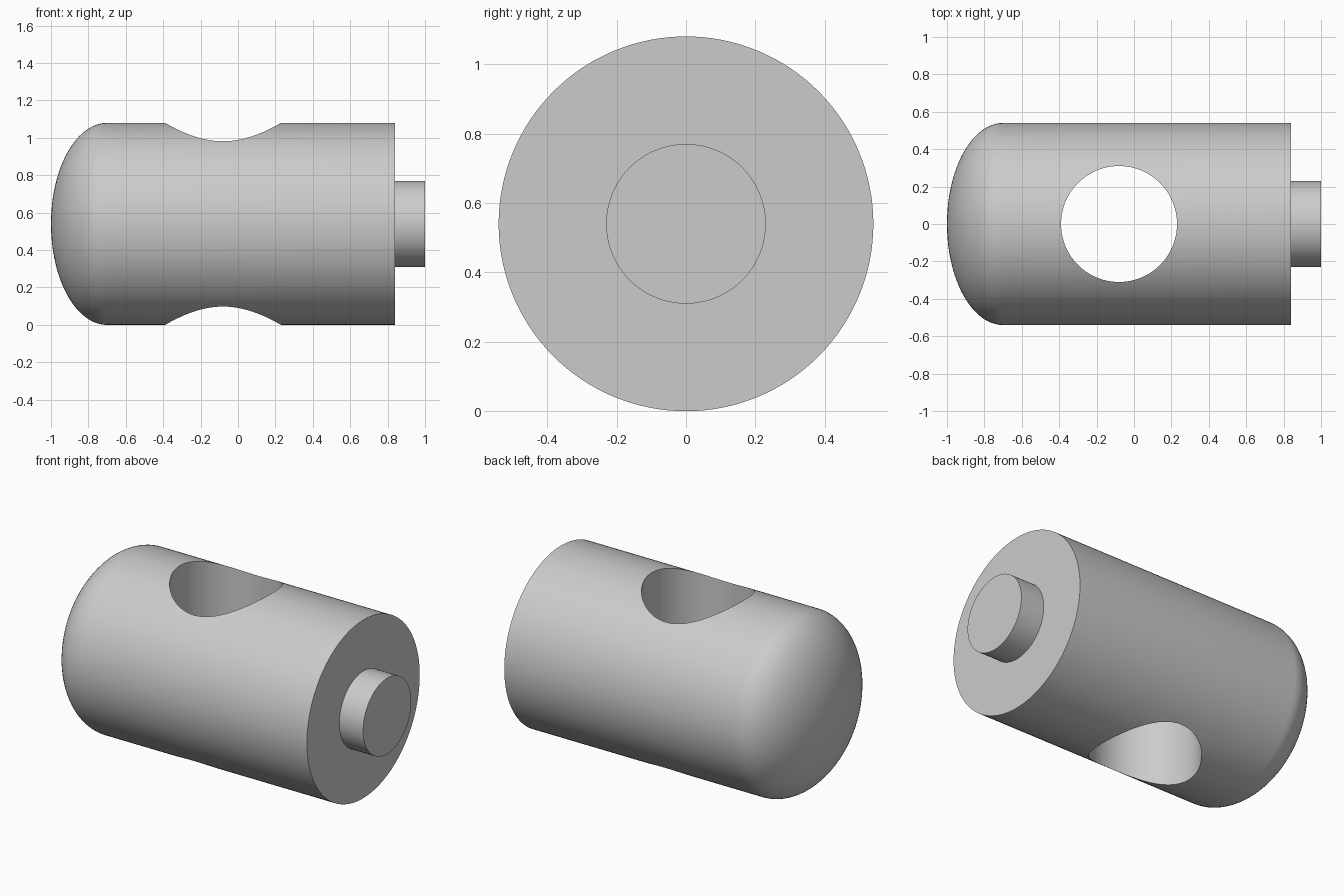
import bpy, bmesh
from math import sin, cos, pi
from mathutils import Matrix, Vector

cube = bpy.data.objects.get("Cube")
if cube:
    bpy.data.objects.remove(cube, do_unlink=True)

RADIUS = 0.54
DOME_X, DOME_DEPTH = -0.7, 0.3
SHOULDER_X, PEG_RADIUS, PEG_X = 0.84, 0.23, 1.0
HOLE_X, HOLE_RADIUS = -0.08, 0.31
SEGMENTS, DOME_STEPS = 128, 24

grey = bpy.data.materials.new("plain grey")
grey.use_nodes = True
grey.diffuse_color = (0.6, 0.6, 0.6, 1)
grey.node_tree.nodes["Principled BSDF"].inputs["Base Color"].default_value = grey.diffuse_color


def add_object(name, bm):
    mesh = bpy.data.meshes.new(name)
    bmesh.ops.recalc_face_normals(bm, faces=bm.faces)
    bm.to_mesh(mesh)
    bm.free()
    mesh.materials.append(grey)
    obj = bpy.data.objects.new(name, mesh)
    bpy.context.collection.objects.link(obj)
    return obj


# Turned profile: rounded end, straight barrel, shoulder and peg
quarter = [i / DOME_STEPS * pi / 2 for i in range(DOME_STEPS + 1)]
profile = [(DOME_X - DOME_DEPTH * cos(a), RADIUS * sin(a)) for a in quarter]
profile += [(SHOULDER_X, RADIUS), (SHOULDER_X, PEG_RADIUS),
            (PEG_X, PEG_RADIUS), (PEG_X, 0)]

bm = bmesh.new()
verts = [bm.verts.new((x, 0, RADIUS + r)) for x, r in profile]
edges = [bm.edges.new(pair) for pair in zip(verts, verts[1:])]
bmesh.ops.spin(bm, geom=verts + edges, cent=(0, 0, RADIUS), axis=(1, 0, 0),
               angle=2 * pi, steps=SEGMENTS)
bmesh.ops.remove_doubles(bm, verts=bm.verts, dist=0.0001)
body = add_object("turned_body", bm)

# Vertical through hole
bm = bmesh.new()
bmesh.ops.create_cone(bm, cap_ends=True, segments=SEGMENTS, radius1=HOLE_RADIUS,
                      radius2=HOLE_RADIUS, depth=4 * RADIUS,
                      matrix=Matrix.Translation(Vector((HOLE_X, 0, RADIUS))))
cutter = add_object("hole_cutter", bm)
cutter.hide_render = True

hole = body.modifiers.new("through_hole", 'BOOLEAN')
hole.operation = 'DIFFERENCE'
hole.solver = 'EXACT'
hole.object = cutter

bpy.ops.object.select_all(action='DESELECT')
body.select_set(True)
bpy.context.view_layer.objects.active = body
bpy.ops.object.modifier_apply(modifier=hole.name)
bpy.data.objects.remove(cutter, do_unlink=True)
bpy.ops.object.shade_smooth_by_angle(angle=pi / 6)
